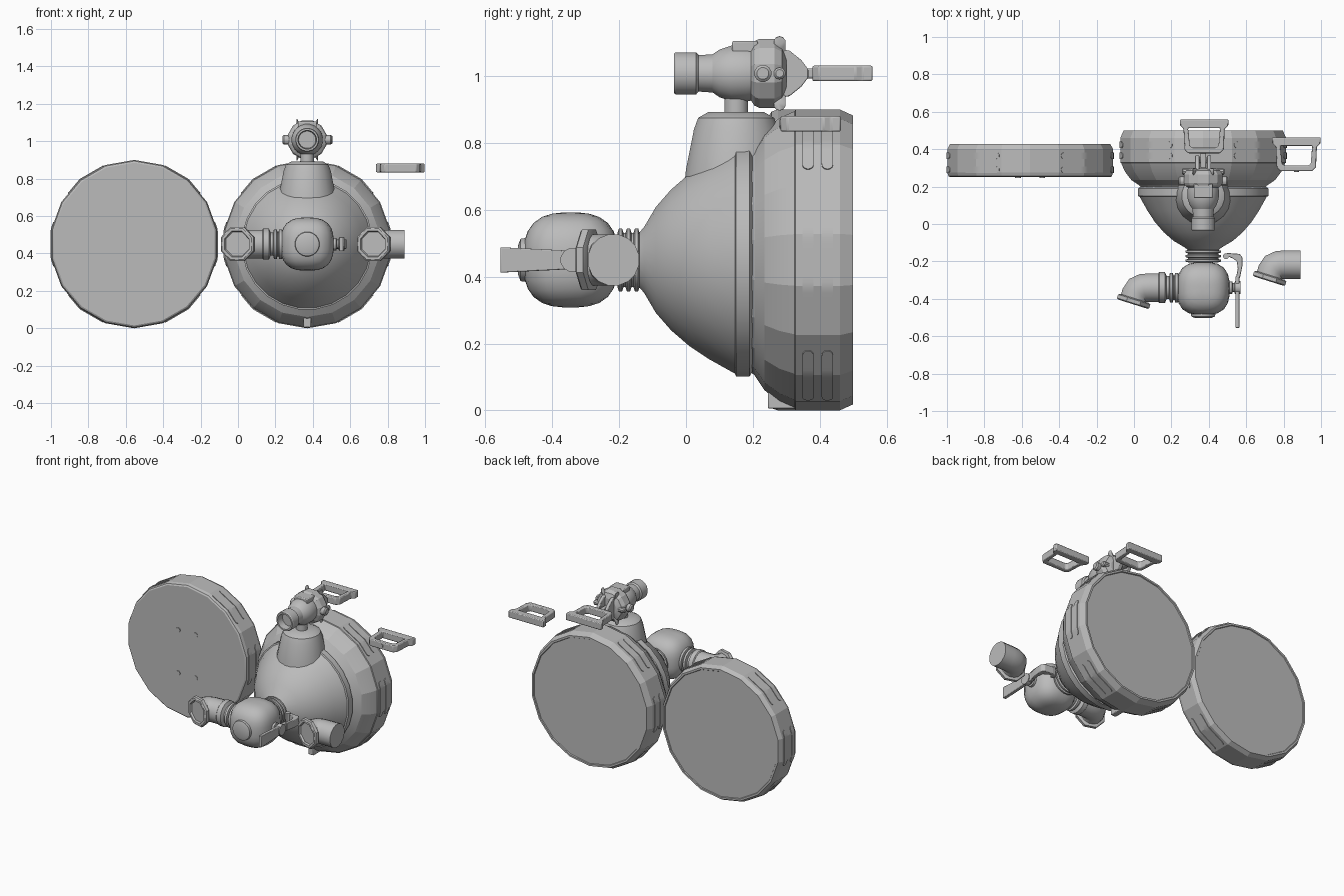
import bpy, bmesh
from math import radians, degrees, sin, cos, pi, sqrt
from mathutils import Vector

cube = bpy.data.objects.get("Cube")
if cube:
    bpy.data.objects.remove(cube, do_unlink=True)

grey = bpy.data.materials.new("plain_grey")
grey.use_nodes = True
GREY = (0.5, 0.5, 0.5, 1)
grey.diffuse_color = GREY
grey.node_tree.nodes["Principled BSDF"].inputs["Base Color"].default_value = GREY

X, Y, Z = Vector((1, 0, 0)), Vector((0, 1, 0)), Vector((0, 0, 1))
CX, CZ = 0.37, 0.45          # main axis of the housing
LID_X = -0.555               # axis of the separate lid
DRUM_R, SIDES = 0.45, 18


def finish(name, bm, angle=30, bevel=0):
    bmesh.ops.recalc_face_normals(bm, faces=bm.faces)
    mesh = bpy.data.meshes.new(name)
    bm.to_mesh(mesh)
    bm.free()
    mesh.materials.append(grey)
    ob = bpy.data.objects.new(name, mesh)
    bpy.context.collection.objects.link(ob)
    if bevel:
        mod = ob.modifiers.new("soft_edges", 'BEVEL')
        mod.width, mod.segments = bevel, 2
    bpy.ops.object.select_all(action='DESELECT')
    ob.select_set(True)
    bpy.context.view_layer.objects.active = ob
    bpy.ops.object.shade_smooth_by_angle(angle=radians(angle))
    return ob


def tube(name, rings, n=20, angle=30):
    """Skin circles given as (centre, normal, radius)."""
    bm = bmesh.new()
    loops = []
    for c, d, r in rings:
        d = Vector(d).normalized()
        v = X if abs(d.z) > 0.9 else Z
        u = v.cross(d).normalized()
        turn = [2 * pi * (k + 0.5) / n for k in range(n)]
        loops.append([bm.verts.new(Vector(c) + r * (u * cos(a) + v * sin(a))) for a in turn])
    for a, b in zip(loops, loops[1:]):
        for k in range(n):
            j = (k + 1) % n
            bm.faces.new((a[k], a[j], b[j], b[k]))
    bm.faces.new(loops[0])
    bm.faces.new(loops[-1])
    return finish(name, bm, angle)


def lathe(name, profile, origin, axis=Y, n=20, angle=30):
    """Turn a profile of (distance, radius) about an axis."""
    o = Vector(origin)
    return tube(name, [(o + axis * t, axis, r) for t, r in profile], n, angle)


def prism(name, points, depth, bevel=0):
    bm = bmesh.new()
    face = bm.faces.new([bm.verts.new(p) for p in points])
    ext = bmesh.ops.extrude_face_region(bm, geom=[face])["geom"]
    bmesh.ops.translate(bm, vec=depth, verts=[e for e in ext if isinstance(e, bmesh.types.BMVert)])
    return finish(name, bm, 30, bevel)


def box(name, lo, hi, bevel=0.005):
    (a, b, c), (d, e, f) = lo, hi
    return prism(name, [(a, b, c), (d, b, c), (d, e, c), (a, e, c)], Z * (f - c), bevel)


def grip_slots(name, cx, y_list):
    """Thin rounded pads that follow the flat sides of a drum."""
    half, wide, steps = 0.27, 0.017, 16
    bm = bmesh.new()
    for mid in (0, 53, 127, 180, 233, 307):
        for y in y_list:
            rows = []
            for k in range(steps + 1):
                t = -cos(pi * k / steps)
                a = radians(mid) + half * t
                end = max(0, (abs(t) * half * DRUM_R - (half * DRUM_R - wide)) / wide)
                w = wide * sqrt(max(0.02, 1 - end * end))
                off = (degrees(a) + 10) % 20 - 10
                r = DRUM_R * cos(pi / SIDES) / cos(radians(off))
                row = []
                for rr, yy in ((r - 0.01, y - w), (r + 0.004, y - w), (r + 0.004, y + w), (r - 0.01, y + w)):
                    row.append(bm.verts.new((cx + rr * cos(a), yy, CZ + rr * sin(a))))
                rows.append(row)
            for p, q in zip(rows, rows[1:]):
                for j in range(4):
                    i = (j + 1) % 4
                    bm.faces.new((p[j], p[i], q[i], q[j]))
            bm.faces.new(rows[0])
            bm.faces.new(rows[-1])
    finish(name, bm)


def ring_handle(name, centre):
    """Flat D-shaped pull with a wide outer bar."""
    outer = [(0.13, 0.09), (0.13, 0.06), (0.11, 0.04), (0.105, -0.07), (0.085, -0.09)]
    inner = [(0.085, 0.045), (0.085, 0.035), (0.083, 0.025), (0.077, -0.05), (0.065, -0.06)]
    bm = bmesh.new()
    loops = []
    for half, z in ((outer, -0.023), (outer, 0.023), (inner, 0.023), (inner, -0.023)):
        full = half + [(-x, y) for x, y in reversed(half)]
        loops.append([bm.verts.new(Vector(centre) + Vector((x, y, z))) for x, y in full])
    for i in range(4):
        a, b = loops[i], loops[(i + 1) % 4]
        for k in range(len(a)):
            j = (k + 1) % len(a)
            bm.faces.new((a[k], a[j], b[j], b[k]))
    finish(name, bm, 30, 0.005)


def elbow(name, shift):
    """Bent pipe with an octagonal flange facing forward."""
    s = Vector(shift) + Z * CZ
    path = [(0.163, -0.34, 0), (0.09, -0.34, 0), (0.05, -0.342, 15),
            (0.02, -0.355, 37), (0.005, -0.385, 58), (0, -0.41, 73)]
    tube(name + "_pipe", [(s + Vector((x, y, 0)), (-cos(radians(a)), -sin(radians(a)), 0), 0.078)
                          for x, y, a in path], 16)
    axis = Vector((-0.3, -0.955, 0)).normalized()
    lathe(name + "_flange", [(0, 0.085), (0.006, 0.098), (0.026, 0.098), (0.032, 0.09),
                             (0.032, 0.075), (0.02, 0.07)], s + Vector((0.003, -0.398, 0)), axis, 8)


# Main housing: drum, collar and dome
lathe("housing_drum", [(0.18, 0.325), (0.205, 0.345), (0.235, 0.39), (0.28, 0.425), (0.325, 0.445),
                       (0.328, DRUM_R), (0.46, DRUM_R), (0.5, 0.432), (0.5, 0.42), (0.494, 0.417)],
      (CX, 0, CZ), Y, SIDES, 15)
lathe("housing_collar", [(0.145, 0.34), (0.15, 0.352), (0.19, 0.352), (0.2, 0.335)], (CX, 0, CZ), Y, 24)
lathe("housing_dome", [(-0.15, 0.07), (-0.125, 0.1), (-0.09, 0.16), (-0.045, 0.212), (0.01, 0.26),
                       (0.07, 0.3), (0.15, 0.345)], (CX, 0, CZ), Y, 24)
grip_slots("housing_grips", CX, (0.365, 0.423))
box("housing_foot", (CX - 0.02, 0.245, 0.005), (CX + 0.02, 0.335, 0.06))

# Separate lid with four screws
lathe("lid", [(0.25, 0.435), (0.256, 0.444), (0.275, DRUM_R), (0.4, DRUM_R), (0.427, 0.435),
              (0.427, 0.423), (0.422, 0.42)], (LID_X, 0, CZ), Y, SIDES, 15)
grip_slots("lid_grips", LID_X, (0.29, 0.365))
for sx in (-0.065, 0.065):
    for z in (0.29, 0.58):
        lathe("lid_screw", [(0, 0.016), (0.01, 0.016)], (LID_X + sx, 0.245, z), Y, 12)

# Turret and stem on top
lathe("turret", [(0.6, 0.165), (0.72, 0.152), (0.84, 0.128), (0.875, 0.115), (0.892, 0.085)],
      (CX, 0.15, 0), Z, 20)
lathe("turret_stem", [(0.88, 0.036), (0.96, 0.036)], (CX, 0.15, 0), Z, 16)

# Top valve
VZ = 1.008
lathe("valve_nozzle", [(0.01, 0.046), (-0.036, 0.05), (-0.036, 0.06), (-0.03, 0.064), (0.03, 0.064),
                       (0.038, 0.055), (0.08, 0.058), (0.1, 0.072), (0.135, 0.084), (0.18, 0.085),
                       (0.21, 0.08)], (CX, 0, VZ), Y, 20)
lathe("valve_nut", [(0.195, 0.085), (0.205, 0.1), (0.22, 0.107), (0.265, 0.107), (0.287, 0.092),
                    (0.3, 0.06)], (CX, 0, VZ), Y, 12, 15)
for k in range(6):
    d = Vector((cos(k * pi / 3), 0, sin(k * pi / 3)))
    lathe("valve_nut_stud", [(0.07, 0.018), (0.108, 0.018), (0.114, 0.012)], (CX, 0.28, VZ), d, 10)
for s in (-1, 1):
    lathe("valve_side_knob", [(0.09, 0.026), (0.125, 0.026), (0.132, 0.018)], (CX, 0.23, VZ), X * s, 12)
    outline = [(0.27, 0.075), (0.31, 0.068), (0.345, 0.04), (0.366, 0.012)]
    outline += [(y, -z) for y, z in reversed(outline)]
    prism("valve_prong", [(CX + s * 0.032 - 0.011, y, VZ + z) for y, z in outline], X * 0.022, 0.003)
lathe("valve_hinge_pin", [(-0.035, 0.012), (0.035, 0.012)], (CX, 0.345, VZ), X, 10)
box("valve_hinge_tongue", (CX - 0.015, 0.3, VZ - 0.015), (CX + 0.015, 0.385, VZ + 0.015))
box("valve_tab", (CX - 0.05, 0.138, 1.07), (CX + 0.05, 0.215, 1.105))

# Pull handles
ring_handle("top_pull", (0.375, 0.468, VZ))
ring_handle("side_pull", (0.868, 0.373, 0.857))
lathe("side_pull_boss", [(-0.004, 0.014), (0.01, 0.014)], (0.868, 0.283, 0.857), Y, 12)

# Front chamber: softened sphere with a cap and a ribbed neck
bm = bmesh.new()
bmesh.ops.create_uvsphere(bm, u_segments=24, v_segments=16, radius=1)
for v in bm.verts:
    p = v.co.normalized()
    v.co = p * sum(abs(c) ** 2.8 for c in p) ** (-1 / 2.8) * 0.142 + Vector((CX, -0.345, CZ))
finish("front_chamber", bm)
lathe("front_cap", [(-0.502, 0.045), (-0.495, 0.064), (-0.47, 0.068)], (CX, 0, CZ), Y, 20)
ribs = []
for k in range(3):
    y = -0.205 + k * 0.024
    ribs += [(y, 0.082), (y + 0.004, 0.095), (y + 0.014, 0.095), (y + 0.018, 0.082)]
lathe("chamber_neck", ribs + [(-0.11, 0.082)], (CX, 0, CZ), Y, 20)

# Elbows and their connector
elbow("right_elbow", (0, 0, 0))
elbow("left_elbow", (0.727, 0.123, 0))
lathe("right_coupling", [(0.13, 0.078), (0.135, 0.084), (0.165, 0.084), (0.175, 0.062), (0.188, 0.062),
                         (0.192, 0.08), (0.207, 0.08), (0.211, 0.066), (0.217, 0.066), (0.22, 0.08),
                         (0.234, 0.08), (0.25, 0.06)], (0, -0.34, CZ), X, 20)

# Side nub and lever
lathe("lever_nub", [(0.48, 0.035), (0.525, 0.035), (0.528, 0.025), (0.536, 0.025), (0.54, 0.036),
                    (0.57, 0.036)], (0, -0.34, CZ), X, 12)
prism("lever", [(0.542, -0.555, CZ + 0.038), (0.542, -0.33, CZ + 0.027), (0.542, -0.28, CZ + 0.027),
                (0.542, -0.28, CZ - 0.027), (0.542, -0.33, CZ - 0.027), (0.542, -0.555, CZ - 0.038)],
      X * 0.022, 0.003)
hook = [(0.545, -0.29), (0.555, -0.24), (0.55, -0.2), (0.53, -0.185), (0.485, -0.165),
        (0.5, -0.155), (0.565, -0.16), (0.58, -0.18), (0.58, -0.22), (0.566, -0.29)]
prism("lever_hook", [(x, y, CZ - 0.025) for x, y in hook], Z * 0.05, 0.003)
lathe("lever_pivot", [(-0.032, 0.016), (0.032, 0.016)], (0.492, -0.172, CZ), Z, 12)
